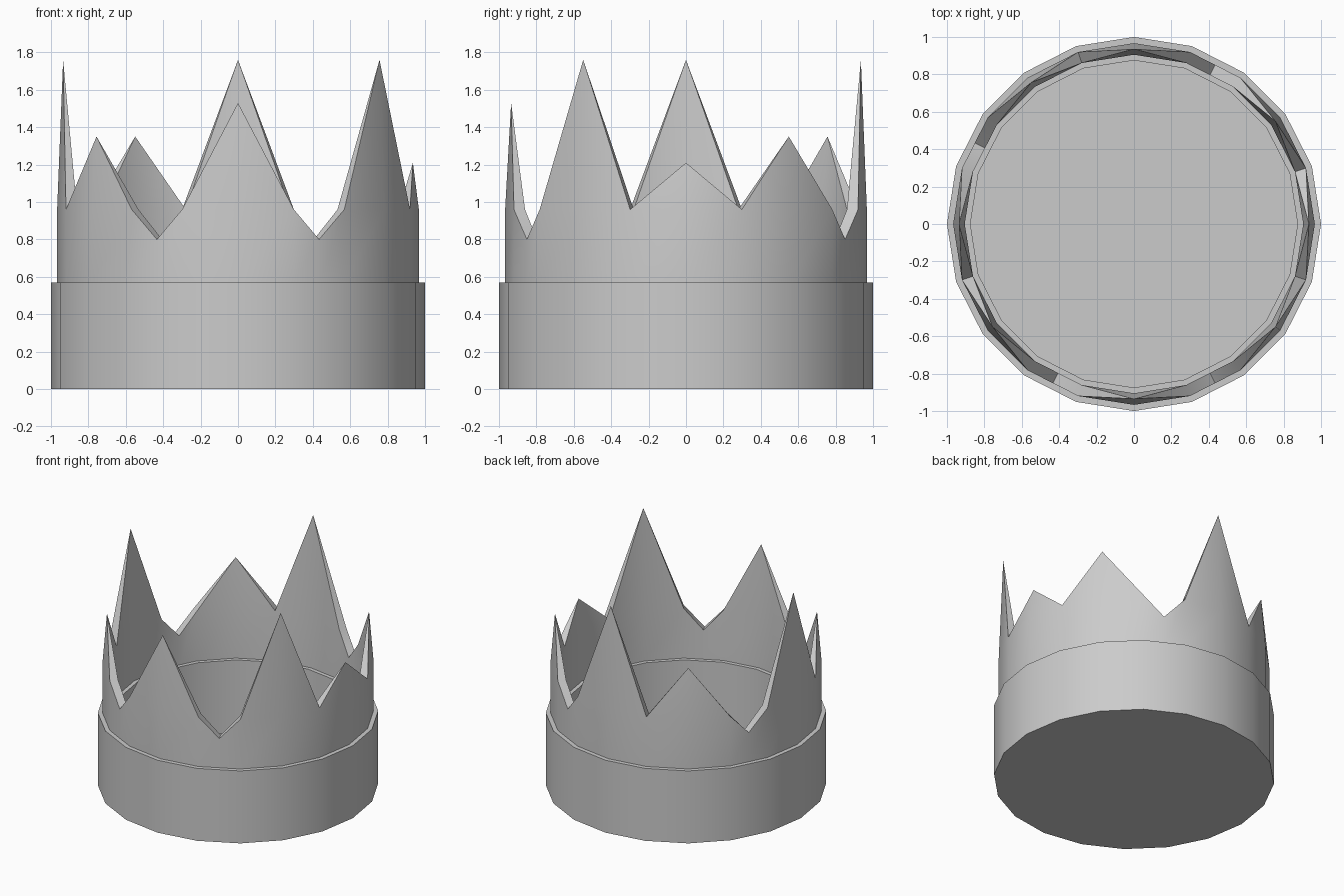
import bpy, bmesh
from math import cos, sin, radians

if "Cube" in bpy.data.objects:
    bpy.data.objects.remove(bpy.data.objects["Cube"])

SIDES = 20
STEP = 360 / SIDES
R_OUT, R_IN, R_TIP = 0.967, 0.905, 0.935   # upper wall and spike tips
R_FLOOR = 0.875
Z_BAND, Z_WALL, Z_NOTCH = 0.57, 0.96, 0.80

# spike direction in degrees -> tip height
SPIKES = {0: 1.21, 36: 1.35, 90: 1.76, 126: 1.35,
          180: 1.76, 216: 1.35, 270: 1.53, 324: 1.76}


def polar(r, deg, z):
    a = radians(deg)
    return (r * cos(a), r * sin(a), z)


def finish(bm, name):
    bmesh.ops.recalc_face_normals(bm, faces=bm.faces)
    mesh = bpy.data.meshes.new(name)
    bm.to_mesh(mesh)
    bm.free()
    obj = bpy.data.objects.new(name, mesh)
    bpy.context.collection.objects.link(obj)
    bpy.ops.object.select_all(action='DESELECT')
    bpy.context.view_layer.objects.active = obj
    obj.select_set(True)
    bpy.ops.object.shade_smooth_by_angle(angle=radians(30))
    return obj


# thick lower band, with a small ledge inside and outside the wall
bm = bmesh.new()
profile = [(R_OUT, Z_BAND), (1, Z_BAND), (1, 0),
           (R_FLOOR, 0), (R_FLOOR, Z_BAND), (R_IN, Z_BAND)]
rings = [[bm.verts.new(polar(r, i * STEP, z)) for r, z in profile]
         for i in range(SIDES)]
for i in range(SIDES):
    a, b = rings[i - 1], rings[i]
    for k in range(len(profile) - 1):
        bm.faces.new((a[k], b[k], b[k + 1], a[k + 1]))
finish(bm, "lower_band")

# flat floor closing the bottom
bm = bmesh.new()
bm.faces.new([bm.verts.new(polar(R_FLOOR, i * STEP, 0)) for i in range(SIDES)])
finish(bm, "floor")

# upper wall: columns at each corner, plus a lowered one in each wide gap
bm = bmesh.new()


def spike_over(deg):
    """Direction of the spike covering this angle, or None for a gap."""
    for s in SPIKES:
        if abs((deg - s + 180) % 360 - 180) < STEP:
            return s
    return None


stops = []
for i in range(SIDES):
    mid = (i + 0.5) * STEP
    stops.append((i * STEP, 1.0, Z_WALL))
    if spike_over(mid) is None:
        stops.append((mid, cos(radians(STEP / 2)), Z_NOTCH))

columns = []
for deg, scale, top in stops:
    columns.append([bm.verts.new(polar(r * scale, deg, z)) for r, z in
                    ((R_OUT, Z_BAND), (R_OUT, top), (R_IN, top), (R_IN, Z_BAND))])
tips = {s: bm.verts.new(polar(R_TIP, s, h)) for s, h in SPIKES.items()}

for i, (deg, _, _) in enumerate(stops):
    a, b = columns[i], columns[(i + 1) % len(columns)]
    bm.faces.new((a[0], b[0], b[1], a[1]))
    bm.faces.new((a[2], b[2], b[3], a[3]))
    spike = spike_over(deg + STEP / 4)
    if spike is None:
        bm.faces.new((a[1], b[1], b[2], a[2]))      # sloping notch side
        continue
    tip = tips[spike]
    bm.faces.new((a[1], b[1], tip))                 # outer spike face
    bm.faces.new((b[2], a[2], tip))                 # inner spike face
    end = b if abs(deg - spike) < 1 else a          # narrow spike side
    bm.faces.new((end[1], end[2], tip))
finish(bm, "spiked_wall")
